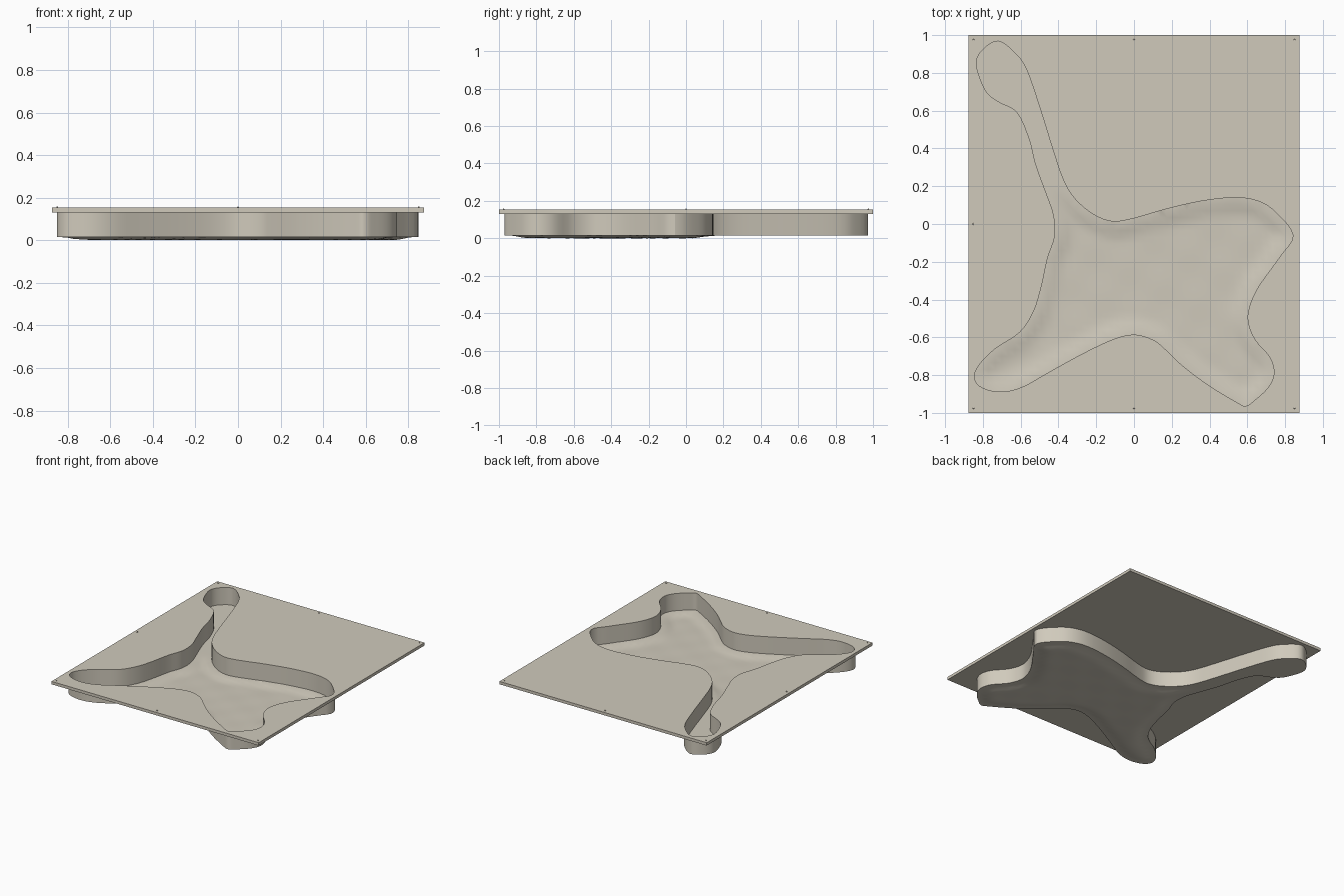
import bpy, bmesh, math
from mathutils import Vector
from mathutils.geometry import delaunay_2d_cdt

if "Cube" in bpy.data.objects:
    bpy.data.objects.remove(bpy.data.objects["Cube"])

HALF_X, HALF_Y = 0.875, 1.0
PLATE_TOP, PLATE_BOTTOM = 0.153, 0.131
WALL = 0.006

# Cavity outline, clockwise from the tip of the long upper limb
OUTLINE = [
    (-.718, .968), (-.63, .905), (-.57, .82), (-.50, .62), (-.43, .395), (-.373, .23),
    (-.31, .13), (-.214, .05), (-.113, .013), (0, .03), (.163, .077), (.35, .12),
    (.534, .14), (.66, .12), (.752, .06), (.842, -.06), (.773, -.172), (.66, -.33),
    (.613, -.432), (.603, -.517), (.64, -.613), (.72, -.708), (.741, -.793), (.709, -.867),
    (.635, -.936), (.592, -.963), (.55, -.947), (.40, -.857), (.264, -.756), (.179, -.676),
    (.11, -.618), (.01, -.586), (-.102, -.607), (-.26, -.68), (-.447, -.782), (-.59, -.862),
    (-.70, -.888), (-.803, -.867), (-.845, -.814), (-.819, -.745), (-.734, -.66),
    (-.606, -.575), (-.532, -.464), (-.49, -.33), (-.458, -.183), (-.42, -.066),
    (-.426, .05), (-.468, .172), (-.52, .316), (-.553, .448), (-.617, .59), (-.712, .645),
    (-.776, .692), (-.819, .782), (-.834, .862), (-.797, .926)]


def smooth_loop(pts, steps=4):
    """Closed Catmull-Rom curve through the points."""
    p = [Vector(q) for q in pts]
    n, out = len(p), []
    for i in range(n):
        a, b, c, d = (p[(i + k) % n] for k in (-1, 0, 1, 2))
        for s in range(steps):
            t = s / steps
            out.append(0.5 * (2 * b + (c - a) * t + (2 * a - 5 * b + 4 * c - d) * t ** 2
                              + (3 * b - a - 3 * c + d) * t ** 3))
    return out


def grow(loop, dist):
    """Clockwise loop moved outwards."""
    out = []
    for i, p in enumerate(loop):
        t = (loop[(i + 1) % len(loop)] - loop[i - 1]).normalized()
        out.append(p + Vector((-t.y, t.x)) * dist)
    return out


def inside(p, loop):
    hit = False
    for i, a in enumerate(loop):
        b = loop[i - 1]
        if (a.y > p.y) != (b.y > p.y) and p.x < (b.x - a.x) * (p.y - a.y) / (b.y - a.y) + a.x:
            hit = not hit
    return hit


def smoothstep(a, b, v):
    t = min(1, max(0, (v - a) / (b - a)))
    return t * t * (3 - 2 * t)


def triangulate(points, loops):
    """Constrained triangulation; returns points, faces and new index of each input point."""
    edges = [(l[i - 1], l[i]) for l in loops for i in range(len(l))]
    verts, _, faces, origin, _, _ = delaunay_2d_cdt(points, edges, [], 0, 1e-6)
    index = {o: i for i, src in enumerate(origin) for o in src}
    return verts, faces, index


CORNERS = [Vector((sx * HALF_X, sy * HALF_Y)) for sx, sy in ((-1, -1), (1, -1), (1, 1), (-1, 1))]
LOOP = smooth_loop(OUTLINE)


def floor_height(p):
    """Floor sinks away from the wall in the body, stays level in the long limb."""
    d = min((p - q).length for q in LOOP)
    body = 1 - smoothstep(0.08, 0.2, p.y)
    ripple = 0.0012 * math.sin(19 * p.x + 4 * p.y) * math.sin(23 * p.y - 5 * p.x)
    return 0.016 - body * smoothstep(0.015, 0.10, d) * (0.0147 + ripple)


def add_skin(bm, loop, plate_z, lift):
    """One continuous skin: plate with opening, cavity wall and floor. Returns plate corners."""
    n = len(loop)
    ids = list(range(n))

    # Flat plate around the opening
    pts, faces, index = triangulate(loop + CORNERS, [ids, list(range(n, n + 4))])
    plate = [bm.verts.new((p.x, p.y, plate_z)) for p in pts]
    for f in faces:
        if not inside(sum((pts[i] for i in f), Vector((0, 0))) / 3, loop):
            bm.faces.new([plate[i] for i in f])
    lip = [plate[index[i]] for i in ids]
    corners = [plate[index[n + i]] for i in range(4)]

    # Sculpted floor
    step = 0.035
    grid = []
    for i in range(-25, 26):
        for j in range(-29, 30):
            p = Vector((i * step, j * step))
            if inside(p, loop) and min((p - q).length for q in loop) > 0.018:
                grid.append(p)
    pts, faces, index = triangulate(loop + grid, [ids])
    rim = {index[i] for i in ids}
    floor = [bm.verts.new((p.x, p.y, lift + (0.016 if k in rim else floor_height(p))))
             for k, p in enumerate(pts)]
    for f in faces:
        if inside(sum((pts[i] for i in f), Vector((0, 0))) / 3, loop):
            bm.faces.new([floor[i] for i in f])

    # Upright wall
    foot = [floor[index[i]] for i in ids]
    for i in ids:
        bm.faces.new((lip[i - 1], lip[i], foot[i], foot[i - 1]))
    return corners


def finish(bm, name, mat):
    for v in [v for v in bm.verts if not v.link_faces]:
        bm.verts.remove(v)
    bmesh.ops.recalc_face_normals(bm, faces=bm.faces)
    mesh = bpy.data.meshes.new(name)
    bm.to_mesh(mesh)
    bm.free()
    mesh.materials.append(mat)
    ob = bpy.data.objects.new(name, mesh)
    bpy.context.collection.objects.link(ob)
    bpy.context.view_layer.objects.active = ob
    ob.select_set(True)
    bpy.ops.object.shade_smooth_by_angle(angle=math.radians(30))
    ob.select_set(False)
    return ob


stone = bpy.data.materials.new("warm_grey")
stone.diffuse_color = (0.63, 0.59, 0.50, 1)
stone.use_nodes = True
stone.node_tree.nodes["Principled BSDF"].inputs["Base Color"].default_value = stone.diffuse_color

# Tray: upper and lower skins closed by the outer plate edge
bm = bmesh.new()
top = add_skin(bm, LOOP, PLATE_TOP, 0.006)
bottom = add_skin(bm, grow(LOOP, WALL), PLATE_BOTTOM, 0.0)
for i in range(4):
    bm.faces.new((top[i - 1], top[i], bottom[i], bottom[i - 1]))
finish(bm, "tray", stone)

# Small locating pips along the plate border
bm = bmesh.new()
for x in (-0.85, 0, 0.85):
    for y in (-0.975, 0, 0.975):
        if (x, y) != (0, 0) and (x, y) != (0.85, 0):
            r = bmesh.ops.create_cone(bm, cap_ends=True, segments=8, radius1=0.005,
                                      radius2=0.003, depth=0.008)
            bmesh.ops.translate(bm, verts=r["verts"], vec=(x, y, PLATE_TOP + 0.002))
finish(bm, "border_pips", stone)
